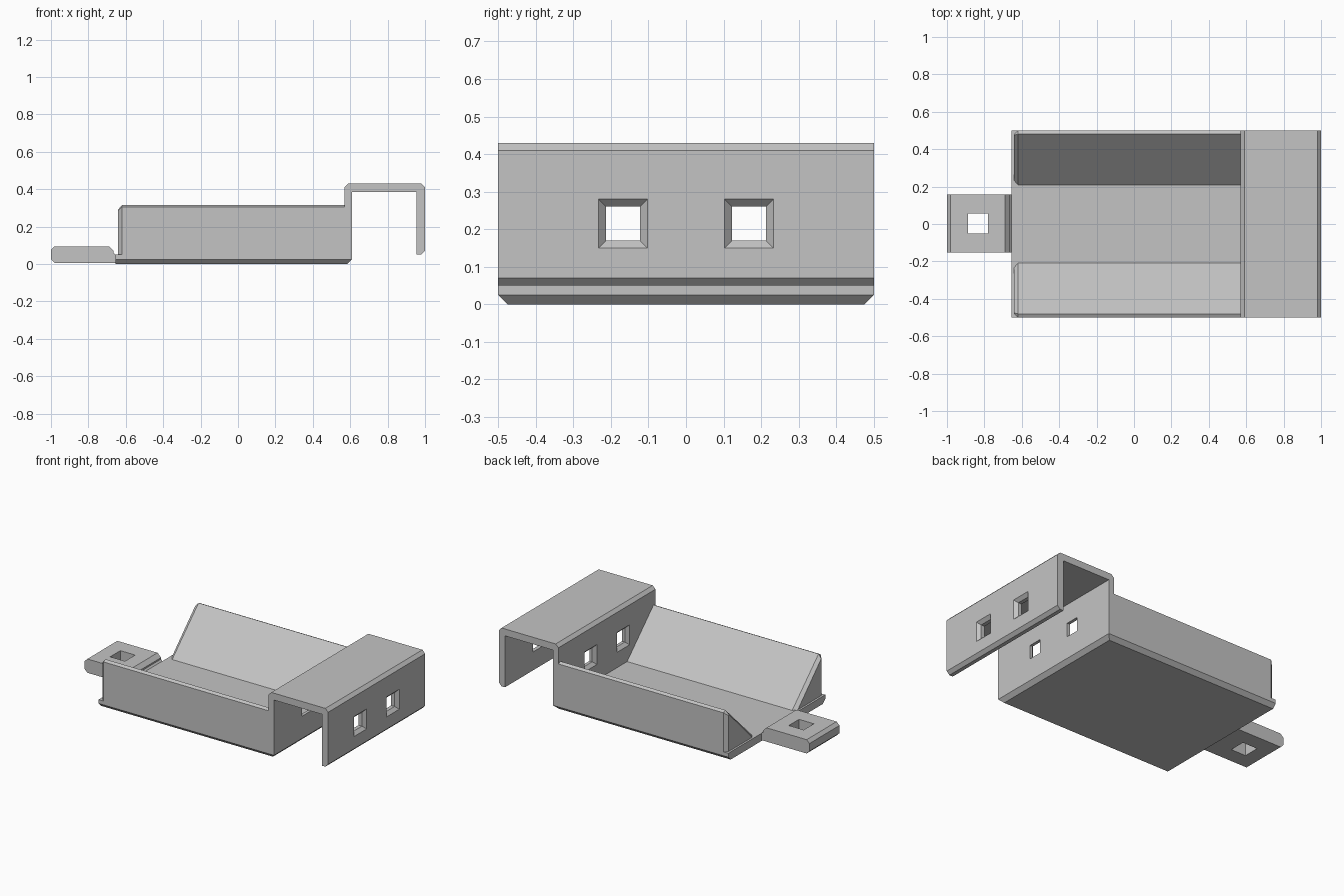
import bpy, bmesh

cube = bpy.data.objects.get("Cube")
if cube:
    bpy.data.objects.remove(cube, do_unlink=True)

# Single flat grey material
GREY = (0.55, 0.55, 0.55, 1.0)
grey = bpy.data.materials.new("plain grey")
grey.use_nodes = True
grey.diffuse_color = GREY
grey.node_tree.nodes["Principled BSDF"].inputs["Base Color"].default_value = GREY


def loft(name, rings):
    """Join equal-length rings of points into a closed solid."""
    bm = bmesh.new()
    loops = [[bm.verts.new(p) for p in ring] for ring in rings]
    n = len(loops[0])
    for a, b in zip(loops, loops[1:]):
        for i in range(n):
            j = (i + 1) % n
            bm.faces.new((a[i], a[j], b[j], b[i]))
    bm.faces.new(loops[0])
    bm.faces.new(loops[-1])
    bmesh.ops.recalc_face_normals(bm, faces=bm.faces)
    mesh = bpy.data.meshes.new(name)
    bm.to_mesh(mesh)
    bm.free()
    mesh.materials.append(grey)
    obj = bpy.data.objects.new(name, mesh)
    bpy.context.collection.objects.link(obj)
    return obj


def extrude_y(name, profile, y0, y1):
    return loft(name, [[(x, y, z) for x, z in profile] for y in (y0, y1)])


def rect(x0, x1, y0, y1, z):
    return [(x0, y0, z), (x1, y0, z), (x1, y1, z), (x0, y1, z)]


def cut(target, cutter):
    cutter.hide_render = True
    mod = target.modifiers.new("hole", 'BOOLEAN')
    mod.operation = 'DIFFERENCE'
    mod.solver = 'EXACT'
    mod.object = cutter
    bpy.context.view_layer.objects.active = target
    bpy.ops.object.modifier_apply(modifier=mod.name)
    bpy.data.objects.remove(cutter, do_unlink=True)


# Base plate with chamfered lower edges
C = 0.025
loft("base_plate", [rect(-0.655, 0.61 - C, -0.5 + C, 0.5 - C, 0),
                    rect(-0.655, 0.61, -0.5, 0.5, C),
                    rect(-0.655, 0.61, -0.5, 0.5, 0.05)])

# Hooked bracket: wall, top and hanging flange
bracket = extrude_y("hook_bracket", [
    (0.57, 0.05), (0.61, 0.05), (0.61, 0.385), (0.955, 0.385), (0.955, 0.05),
    (0.98, 0.05), (1.0, 0.07), (1.0, 0.41), (0.98, 0.43), (0.59, 0.43),
    (0.57, 0.41)], -0.5, 0.5)

# Countersunk square holes through flange and wall
for face, out in ((1.0, 1), (0.57, -1)):
    for y in (-0.168, 0.168):
        rings = []
        for offset, h in ((-0.06, 0.045), (-0.02, 0.045), (0.01, 0.075)):
            x = face + out * offset
            rings.append([(x, y + a * h, 0.215 + b * h)
                          for a, b in ((-1, -1), (1, -1), (1, 1), (-1, 1))])
        cut(bracket, loft("hole_cutter", rings))

# Sloping side ramps with a chamfered free end
full = [(0.5, 0.05), (0.5, 0.305), (0.48, 0.315), (0.208, 0.05)]
inset = [(0.48, 0.05), (0.48, 0.285), (0.475, 0.29), (0.235, 0.05)]
for side, s in (("left", 1), ("right", -1)):
    name = "back_ramp" if s > 0 else "front_ramp"
    loft(name, [[(x, s * y, z) for y, z in section]
                for x, section in ((-0.642, inset), (-0.62, full), (0.57, full))])

# Fixing tab with a square hole
tab = extrude_y("fixing_tab", [
    (-0.655, 0.005), (-0.655, 0.05), (-0.665, 0.06), (-0.665, 0.07),
    (-0.69, 0.095), (-0.98, 0.095), (-1.0, 0.075), (-1.0, 0.025),
    (-0.98, 0.005)], -0.152, 0.157)
cut(tab, loft("tab_cutter", [rect(-0.887, -0.78, -0.05, 0.055, z) for z in (-0.1, 0.2)]))
